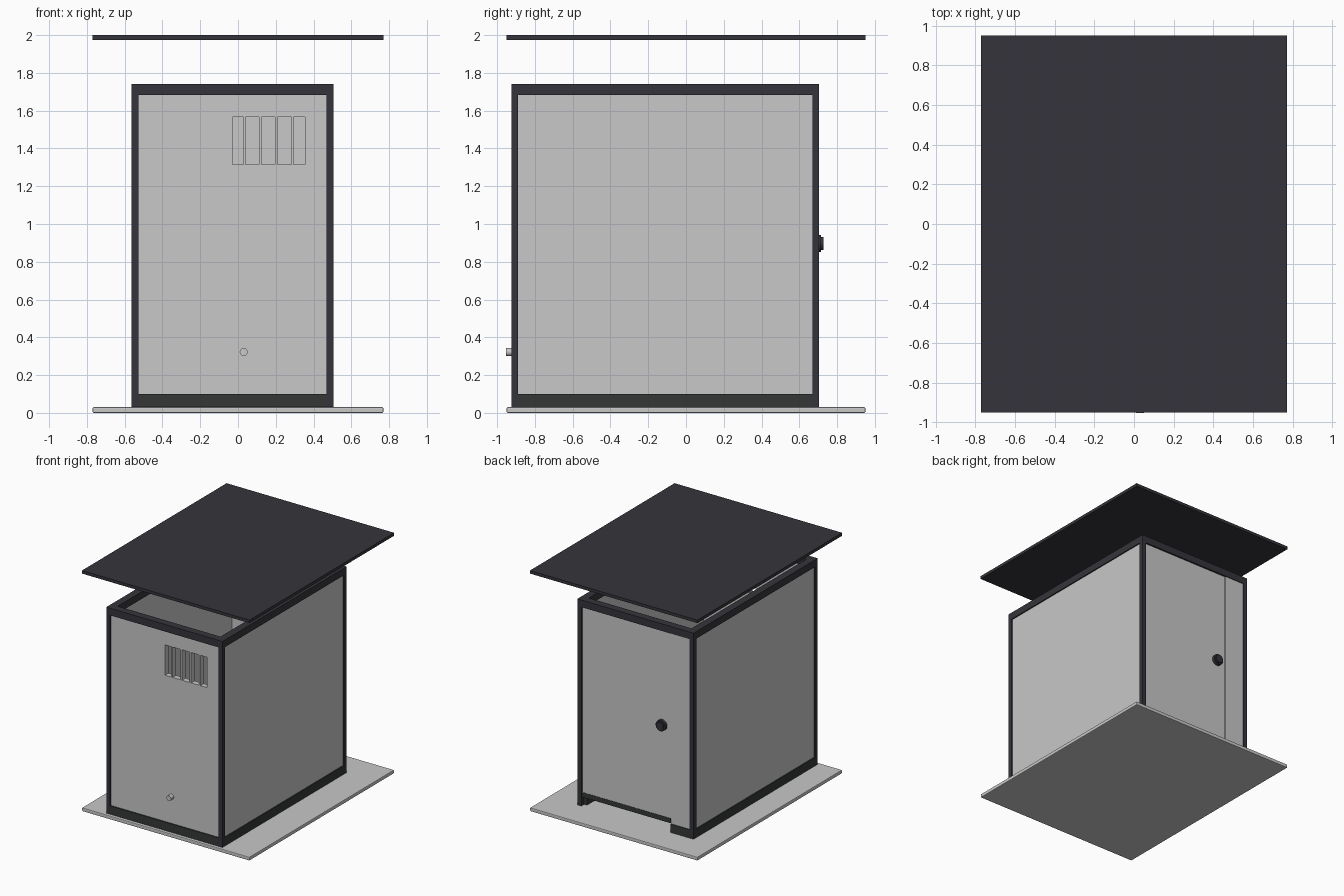
import bpy, bmesh, math
from mathutils import Matrix, Vector

if "Cube" in bpy.data.objects:
    bpy.data.objects.remove(bpy.data.objects["Cube"])


def material(name, rgb):
    m = bpy.data.materials.new(name)
    m.diffuse_color = (*rgb, 1)
    m.use_nodes = True
    m.node_tree.nodes["Principled BSDF"].inputs["Base Color"].default_value = m.diffuse_color
    return m


LIGHT = material("light grey", (0.58, 0.58, 0.58))
DARK = material("dark slate", (0.036, 0.034, 0.043))
SILL = material("charcoal", (0.035, 0.039, 0.039))


def boxes(name, mat, spans, bevel=0):
    """One object from a list of (x0, x1, y0, y1, z0, z1) boxes."""
    bm = bmesh.new()
    for x0, x1, y0, y1, z0, z1 in spans:
        centre = Vector((x0 + x1, y0 + y1, z0 + z1)) / 2
        size = Matrix.Diagonal((x1 - x0, y1 - y0, z1 - z0, 1))
        bmesh.ops.create_cube(bm, size=1, matrix=Matrix.Translation(centre) @ size)
    me = bpy.data.meshes.new(name)
    bm.to_mesh(me)
    bm.free()
    ob = bpy.data.objects.new(name, me)
    bpy.context.collection.objects.link(ob)
    me.materials.append(mat)
    if bevel:
        mod = ob.modifiers.new("bevel", 'BEVEL')
        mod.width, mod.segments = bevel, 2
    return ob


def disc(name, mat, x, z, r, y0, y1):
    bpy.ops.mesh.primitive_cylinder_add(vertices=32, radius=r, depth=y1 - y0,
        location=(x, (y0 + y1) / 2, z), rotation=(math.pi / 2, 0, 0))
    ob = bpy.context.object
    ob.name = name
    ob.data.materials.append(mat)
    bpy.ops.object.shade_smooth_by_angle()


# Outer box of the booth, post width, rail depth
X0, X1, Y0, Y1, Z0, Z1 = -0.563, 0.505, -0.925, 0.705, 0.03, 1.742
P, R = 0.036, 0.062
ZB, ZT = 0.10, 1.683      # panel bottom and top
SPLIT = -0.35             # edge between door and fixed strip
G = 0.01                  # panel recess

# Base and floating roof
boxes("base_slab", LIGHT, [(-0.77, 0.77, -0.95, 0.95, 0, 0.03)], 0.006)
boxes("roof_slab", DARK, [(-0.77, 0.77, -0.95, 0.95, 1.975, 2.0)])

# Corner posts
boxes("corner_posts", DARK, [(x, x + P, y, y + P, Z0, Z1)
      for x in (X0, X1 - P) for y in (Y0, Y1 - P)])

# Rails: full ring on top, bottom ring open under the door
boxes("top_rails", DARK, [
    (X0 + P, X1 - P, Y0, Y0 + R, ZT, Z1), (X0 + P, X1 - P, Y1 - R, Y1, ZT, Z1),
    (X0, X0 + R, Y0 + P, Y1 - P, ZT, Z1), (X1 - R, X1, Y0 + P, Y1 - P, ZT, Z1)])
boxes("bottom_rails", SILL, [
    (X0 + P, X1 - P, Y0, Y0 + R, Z0, ZB), (X0 + P, SPLIT, Y1 - R, Y1, Z0, ZB),
    (X0, X0 + R, Y0 + P, Y1 - P, Z0, ZB), (X1 - R, X1, Y0 + P, Y1 - P, Z0, ZB)])

# Side walls
boxes("side_walls", LIGHT, [(X0 + G, X0 + 0.055, Y0 + P, Y1 - P, ZB, ZT),
                            (X1 - 0.055, X1 - G, Y0 + P, Y1 - P, ZB, ZT)])

# Front wall with five vent slots
front = boxes("front_wall", LIGHT, [(X0 + P, X1 - P, Y0 + G, Y0 + 0.055, ZB, ZT)])
slots = [(-0.03, 0.03), (0.04, 0.112), (0.125, 0.197), (0.21, 0.282), (0.295, 0.355)]
cutter = boxes("vent_cutter", LIGHT, [(a, b, Y0 - 0.1, Y0 + 0.2, 1.315, 1.567) for a, b in slots])
cutter.hide_render = True
cutter.hide_viewport = True
cut = front.modifiers.new("vents", 'BOOLEAN')
cut.operation, cut.object, cut.solver = 'DIFFERENCE', cutter, 'EXACT'

# Back: fixed strip, door with dark lower edge
boxes("back_strip", LIGHT, [(X0 + P, SPLIT, Y1 - 0.055, Y1 - 0.006, ZB, ZT)])
boxes("door", LIGHT, [(SPLIT + 0.006, X1 - P, Y1 - 0.05, Y1 - 0.014, 0.14, ZT)])
boxes("door_bottom_trim", SILL, [(SPLIT + 0.006, X1 - P, Y1 - 0.05, Y1 - 0.012, ZB, 0.14)])

# Door knob and front pipe stub
disc("knob_plate", DARK, -0.266, 0.897, 0.045, Y1 - 0.02, Y1 + 0.01)
disc("knob", DARK, -0.266, 0.897, 0.034, Y1, Y1 + 0.022)
disc("front_pipe", LIGHT, 0.03, 0.322, 0.021, -0.953, Y0 + 0.03)
